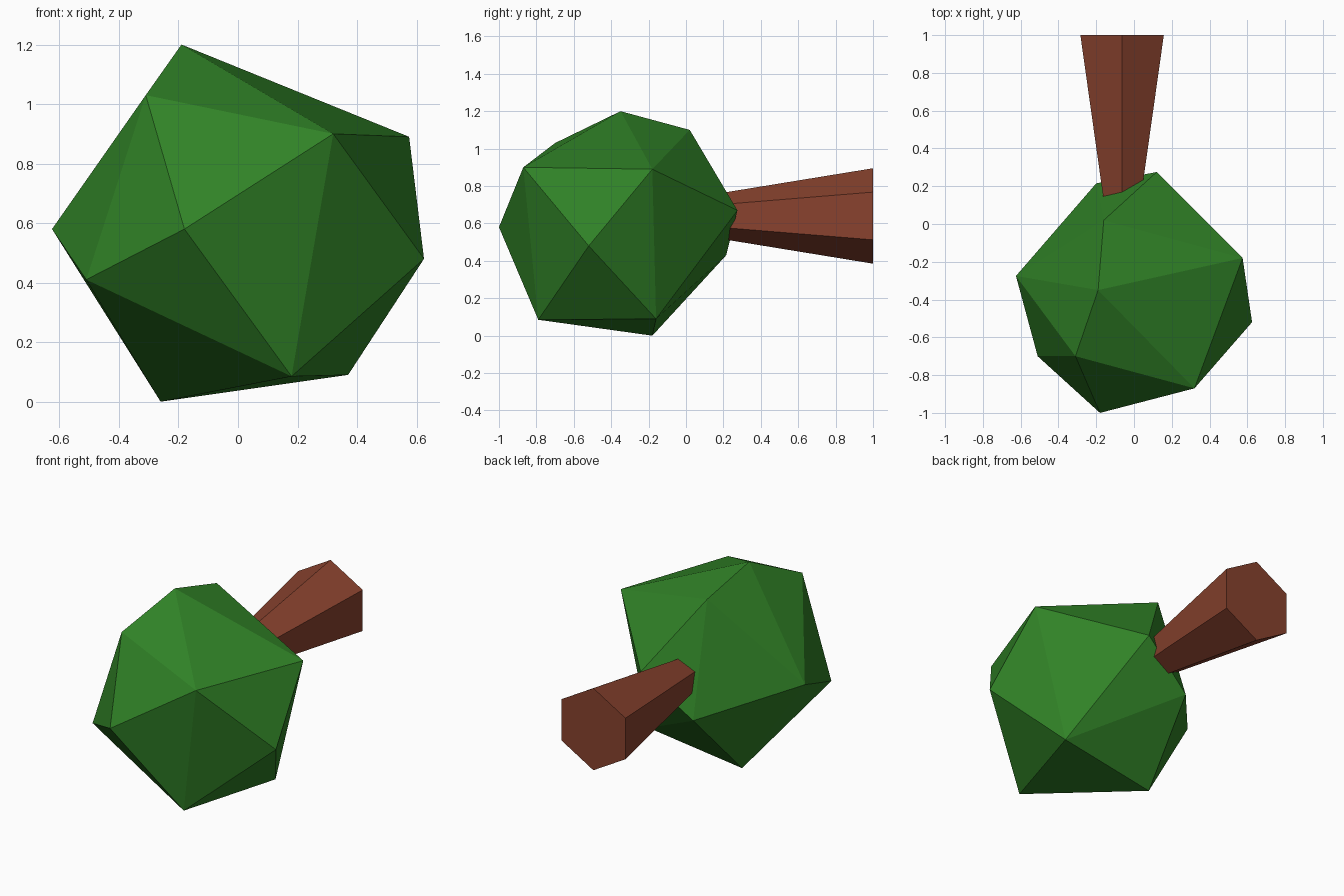
import bpy, bmesh
from math import pi
from mathutils import Matrix

cube = bpy.data.objects.get("Cube")
if cube:
    bpy.data.objects.remove(cube, do_unlink=True)


def flat_material(name, rgb):
    mat = bpy.data.materials.new(name)
    mat.use_nodes = True
    color = (*rgb, 1.0)
    mat.diffuse_color = color
    bsdf = next(n for n in mat.node_tree.nodes if n.type == 'BSDF_PRINCIPLED')
    bsdf.inputs["Base Color"].default_value = color
    return mat


def finish(name, bm, mat):
    bmesh.ops.recalc_face_normals(bm, faces=bm.faces[:])
    mesh = bpy.data.meshes.new(name)
    bm.to_mesh(mesh)
    bm.free()
    mesh.materials.append(mat)
    obj = bpy.data.objects.new(name, mesh)
    bpy.context.collection.objects.link(obj)
    return obj


leaf_green = flat_material("leaf green", (0.030, 0.225, 0.020))
bark_brown = flat_material("bark brown", (0.245, 0.054, 0.027))

# Foliage: faceted boulder shape, the convex hull of its corners
corners = [
    (-0.19, -0.35, 1.20), (-0.31, -0.70, 1.03), (-0.16, 0.02, 1.10),
    (0.32, -0.87, 0.90), (0.575, -0.18, 0.89), (0.12, 0.275, 0.67),
    (-0.18, -1.0, 0.58), (-0.625, -0.275, 0.58), (-0.51, -0.70, 0.41),
    (0.625, -0.52, 0.48), (-0.20, 0.215, 0.43), (0.18, -0.79, 0.085),
    (0.37, -0.16, 0.09), (-0.26, -0.18, 0.0),
]
bm = bmesh.new()
for corner in corners:
    bm.verts.new(corner)
bmesh.ops.convex_hull(bm, input=bm.verts[:])
finish("foliage", bm, leaf_green)

# Trunk: six-sided taper lying along y, wide end at the back
start, end = 0.0, 1.0
bm = bmesh.new()
bmesh.ops.create_cone(
    bm, cap_ends=True, segments=6, radius1=0.092, radius2=0.255,
    depth=end - start,
    matrix=Matrix.Translation((-0.063, (start + end) / 2, 0.64))
    @ Matrix.Rotation(-pi / 2, 4, 'X'))
finish("trunk", bm, bark_brown)
